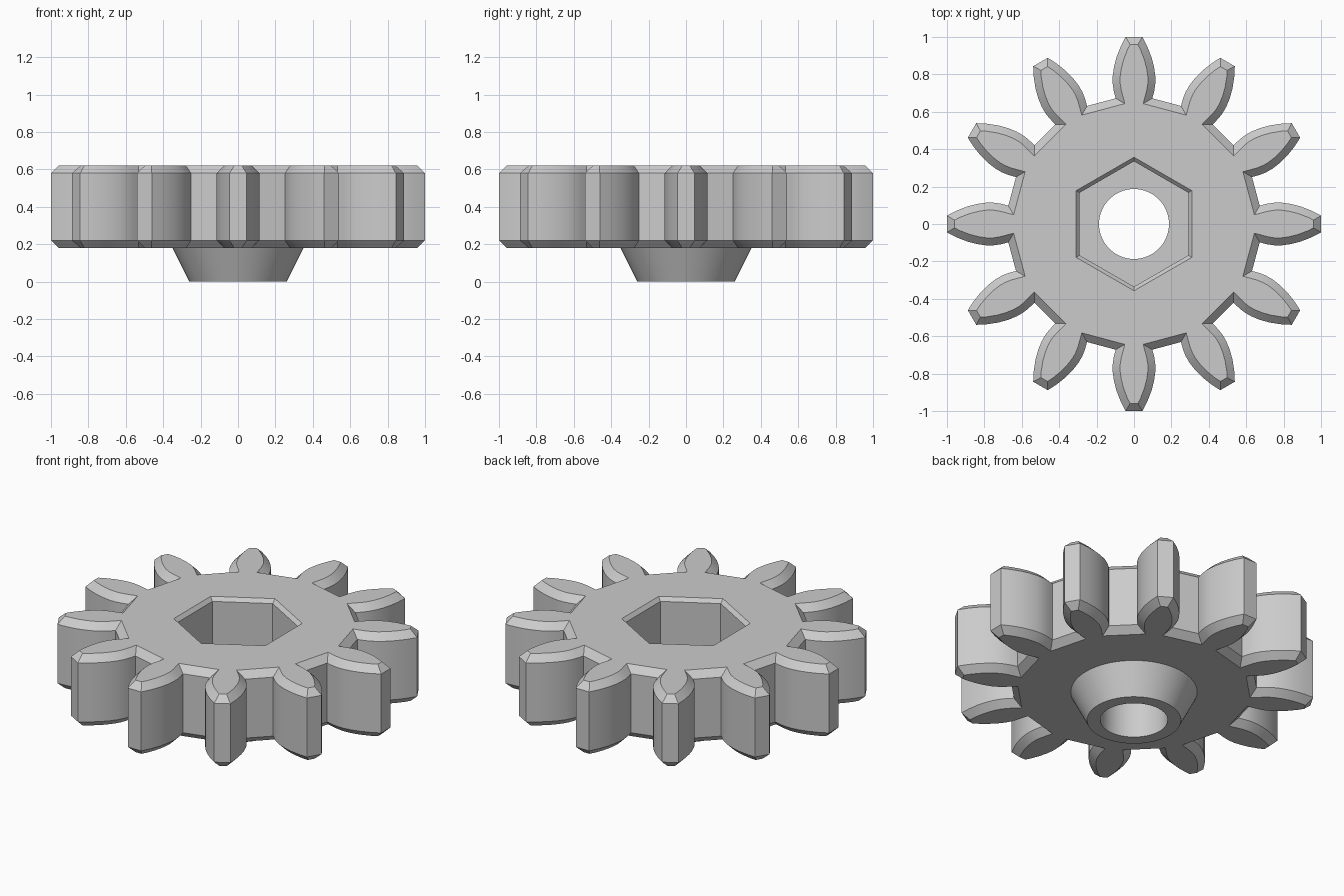
import bpy, bmesh, math
from mathutils import Vector, Matrix

cube = bpy.data.objects.get("Cube")
if cube:
    bpy.data.objects.remove(cube, do_unlink=True)

TEETH = 12
CHAMFER = 0.04
BOTTOM, TOP, POCKET_FLOOR = 0.18, 0.62, 0.29

grey = bpy.data.materials.new("plain grey")
grey.use_nodes = True
COLOUR = (0.6, 0.6, 0.6, 1)
grey.diffuse_color = COLOUR
grey.node_tree.nodes["Principled BSDF"].inputs["Base Color"].default_value = COLOUR


def loft(name, rings):
    """Closed solid through (outline, height) rings, with flat caps."""
    bm = bmesh.new()
    loops = [[bm.verts.new((p.x, p.y, z)) for p in outline] for outline, z in rings]
    for low, high in zip(loops, loops[1:]):
        for i in range(len(low)):
            j = (i + 1) % len(low)
            bm.faces.new((low[i], low[j], high[j], high[i]))
    bm.faces.new(loops[0][::-1])
    bm.faces.new(loops[-1])
    bmesh.ops.recalc_face_normals(bm, faces=bm.faces)
    mesh = bpy.data.meshes.new(name)
    bm.to_mesh(mesh)
    bm.free()
    mesh.materials.append(grey)
    obj = bpy.data.objects.new(name, mesh)
    bpy.context.collection.objects.link(obj)
    return obj


def polygon(radius, sides, start=0.0):
    return [Vector((radius * math.cos(start + math.tau * i / sides),
                    radius * math.sin(start + math.tau * i / sides)))
            for i in range(sides)]


def inset(outline, distance):
    """Mitred inward offset of a counter-clockwise outline."""
    result = []
    for i, p in enumerate(outline):
        a = (p - outline[i - 1]).normalized()
        b = (outline[(i + 1) % len(outline)] - p).normalized()
        na, nb = Vector((-a.y, a.x)), Vector((-b.y, b.x))
        result.append(p + (na + nb) * distance / (1 + na.dot(nb)))
    return result


def combine(target, tool, operation):
    mod = target.modifiers.new(operation, "BOOLEAN")
    mod.operation = operation
    mod.solver = "EXACT"
    mod.object = tool
    bpy.context.view_layer.objects.active = target
    bpy.ops.object.modifier_apply(modifier=mod.name)
    bpy.data.objects.remove(tool, do_unlink=True)


# Tooth outline pointing along +y: right flank from root to tip, then mirrored
flank = [(0.098, 0.672), (0.108, 0.71), (0.114, 0.75), (0.114, 0.79),
         (0.107, 0.84), (0.094, 0.89), (0.073, 0.945), (0.045, 1.0)]
tooth = [Vector(p) for p in flank] + [Vector((-x, y)) for x, y in reversed(flank)]
outline = []
for i in range(TEETH):
    turn = Matrix.Rotation(math.tau * i / TEETH, 2)
    outline += [turn @ p for p in tooth]

# Toothed wheel with chamfered rims
small = inset(outline, CHAMFER)
gear = loft("gear_wheel", [(small, BOTTOM), (outline, BOTTOM + CHAMFER),
                           (outline, TOP - CHAMFER), (small, TOP)])

# Tapered hub underneath
hub = loft("hub", [(polygon(0.26, 64), 0), (polygon(0.35, 64), BOTTOM),
                   (polygon(0.3, 64), BOTTOM + 0.06)])
combine(gear, hub, "UNION")

# Hexagonal pocket with a chamfered mouth
mouth, lip = 0.357, 0.022
wide = polygon(mouth + lip, 6, math.pi / 2)
narrow = polygon(mouth - lip, 6, math.pi / 2)
pocket = loft("hex_cutter", [(narrow, POCKET_FLOOR), (narrow, TOP - lip), (wide, TOP + lip)])
combine(gear, pocket, "DIFFERENCE")

# Round through bore
bore = loft("bore_cutter", [(polygon(0.187, 64), -0.1), (polygon(0.187, 64), TOP + 0.1)])
combine(gear, bore, "DIFFERENCE")

bpy.ops.object.select_all(action="DESELECT")
gear.select_set(True)
bpy.context.view_layer.objects.active = gear
bpy.ops.object.shade_smooth_by_angle(angle=math.radians(30))
